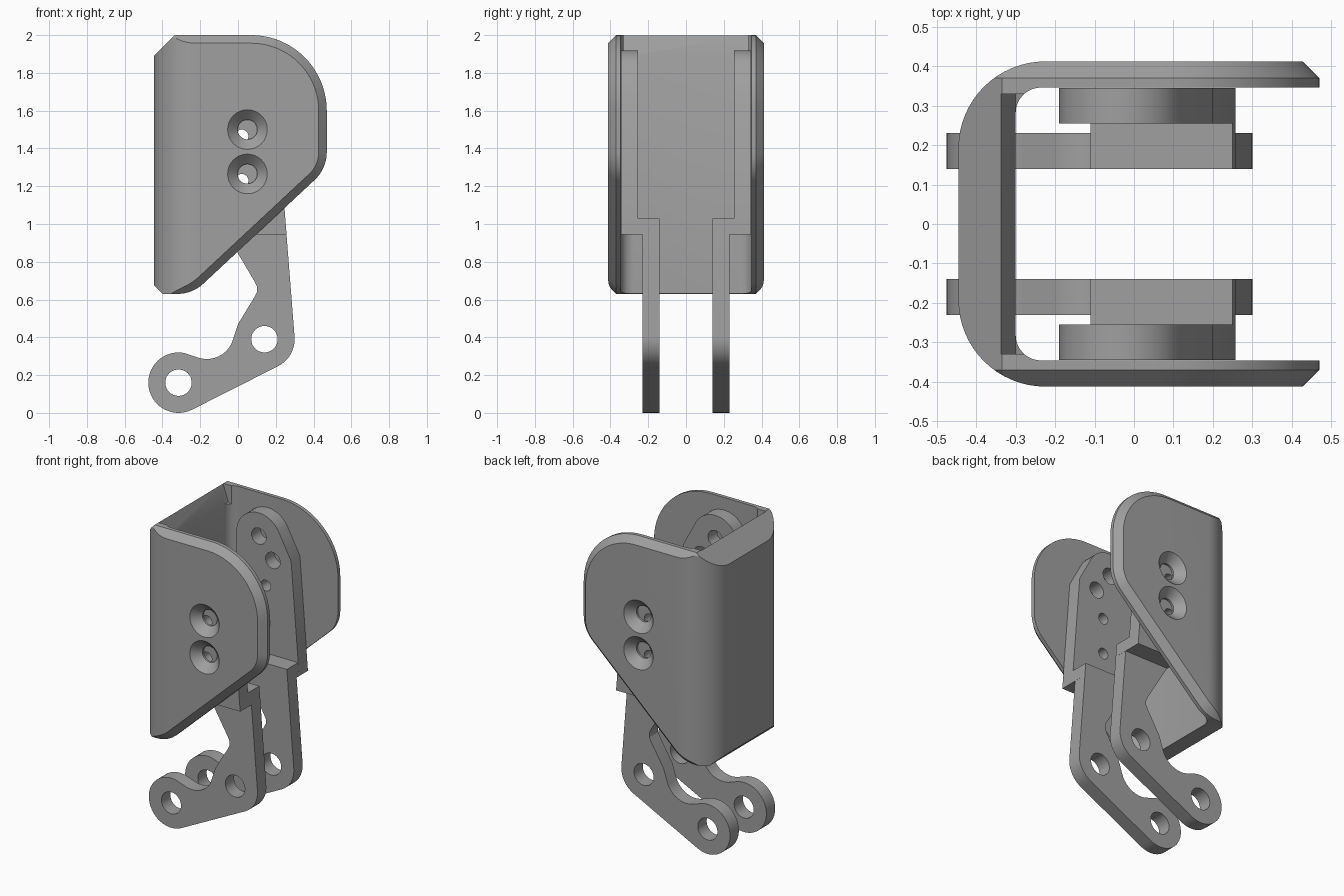
import bpy, bmesh
from math import cos, sin, radians
from mathutils import Vector

cube = bpy.data.objects.get("Cube")
if cube:
    bpy.data.objects.remove(cube, do_unlink=True)

metal = bpy.data.materials.new("plain grey metal")
metal.use_nodes = True
GREY = (0.35, 0.35, 0.35, 1)
metal.diffuse_color = GREY
metal.node_tree.nodes["Principled BSDF"].inputs["Base Color"].default_value = GREY


def arc(cx, cz, r, a0, a1, n=12):
    angles = [radians(a0 + (a1 - a0) * i / n) for i in range(n + 1)]
    return [(cx + r * cos(a), cz + r * sin(a)) for a in angles]


def inset(points, d):
    """Move a clockwise outline inward by d, with mitred corners."""
    result = []
    for i, p in enumerate(points):
        p = Vector(p)
        a = (p - Vector(points[i - 1])).normalized()
        b = (Vector(points[(i + 1) % len(points)]) - p).normalized()
        na, nb = Vector((a.y, -a.x)), Vector((b.y, -b.x))
        result.append(tuple(p + (na + nb) * d / (1 + na.dot(nb))))
    return result


def loft(name, rings):
    """Closed solid through rings of equal point count."""
    bm = bmesh.new()
    loops = [[bm.verts.new(p) for p in ring] for ring in rings]
    n = len(loops[0])
    bm.faces.new(loops[0])
    bm.faces.new(loops[-1])
    for low, high in zip(loops, loops[1:]):
        for i in range(n):
            j = (i + 1) % n
            bm.faces.new((low[i], low[j], high[j], high[i]))
    bmesh.ops.recalc_face_normals(bm, faces=bm.faces)
    mesh = bpy.data.meshes.new(name)
    bm.to_mesh(mesh)
    bm.free()
    mesh.materials.append(metal)
    ob = bpy.data.objects.new(name, mesh)
    bpy.context.collection.objects.link(ob)
    return ob


def prism(name, outline, y0, y1):
    return loft(name, [[(x, y, z) for x, z in outline] for y in (y0, y1)])


def hole(x, z, r, y0, y1):
    return prism("cutter", arc(x, z, r, 0, 348.75, 31), y0, y1)


def combine(ob, other, operation):
    other.hide_render = True
    mod = ob.modifiers.new("cut", 'BOOLEAN')
    mod.object, mod.operation, mod.solver = other, operation, 'EXACT'
    bpy.context.view_layer.objects.active = ob
    bpy.ops.object.modifier_apply(modifier=mod.name)
    bpy.data.objects.remove(other, do_unlink=True)


def smooth(ob):
    bpy.ops.object.select_all(action='DESELECT')
    ob.select_set(True)
    bpy.context.view_layer.objects.active = ob
    bpy.ops.object.shade_smooth_by_angle(angle=radians(25))


# Shell: a bent U channel, trimmed to the side outline with a chamfered rim
OUT, IN, RIM = 0.412, 0.346, 0.37
half = [(0.6, IN)] + arc(-0.235, IN - 0.065, 0.065, 90, 180, 8)
outer = arc(-0.225, OUT - 0.22, 0.22, 180, 90, 16) + [(0.6, OUT)]
plan = half + [(x, -y) for x, y in reversed(half)]
plan += [(x, -y) for x, y in reversed(outer)] + outer
shell = loft("shell", [[(x, y, z) for x, y in plan] for z in (0.5, 2.2)])

side = [(-0.6, 1.735), (-0.335, 2.0)]
side += arc(0.07, 1.6, 0.4, 90, 0, 20)
side += arc(0.27, 1.38, 0.2, 0, -47, 10)
side += arc(-0.32, 0.83, 0.2, -47, -90, 10)
side += [(-0.4, 0.63), (-0.6, 0.83)]
small = inset(side, 0.043)
trim = loft("trim", [[(x, y, z) for x, z in ring] for ring, y in
                     ((inset(side, 0.053), -OUT - 0.01), (side, -RIM),
                      (side, RIM), (inset(side, 0.053), OUT + 0.01))])
combine(shell, trim, 'INTERSECT')

# Sloped inner lip of the back wall
lip = [(-0.345, 2.02), (-0.3, 1.89), (-0.25, 1.87), (-0.25, 2.02)]
combine(shell, prism("lip", lip, -0.33, 0.33), 'DIFFERENCE')

# Countersunk screw holes in both cheeks
for s in (-1, 1):
    for z in (1.5, 1.265):
        circles = [(0.125, OUT + 0.02), (0.052, OUT - 0.053), (0.052, IN - 0.03)]
        rings = [[(x, s * y, h) for x, h in arc(0.05, z, r, 0, 348.75, 31)]
                 for r, y in circles]
        combine(shell, loft("countersink", rings), 'DIFFERENCE')
smooth(shell)

# Cranked legs: lower arm, step and upper plate
lower = arc(-0.315, 0.16, 0.16, 297, 78, 28)
lower += arc(-0.165, 0.43, 0.145, 255, 335, 8)
lower += [(0.0, 0.47), (0.085, 0.61), (0.1, 0.64), (0.1, 0.67), (0.088, 0.695)]
lower += [(-0.11, 1.03), (0.25, 1.03)]
lower += arc(0.14, 0.39, 0.16, 5, -63, 10)
step = [(-0.062, 0.945), (-0.11, 1.03), (0.25, 1.03), (0.257, 0.945)]
upper = [(-0.062, 0.945), (-0.19, 1.18)]
upper += arc(-0.03, 1.76, 0.16, 180, 28, 16)
upper += [(0.2, 1.67), (0.257, 0.945)]
pins = [(-0.315, 0.16, 0.07), (0.14, 0.39, 0.07), (-0.03, 1.77, 0.052),
        (0.07, 1.64, 0.052), (0.02, 1.465, 0.035), (0.02, 1.23, 0.035)]

for name, s in (("front_leg", -1), ("back_leg", 1)):
    leg = prism(name, lower, s * 0.14, s * 0.23)
    combine(leg, prism("step", step, s * 0.14, s * 0.345), 'UNION')
    combine(leg, prism("upper", upper, s * 0.255, s * 0.345), 'UNION')
    for x, z, r in pins:
        combine(leg, hole(x, z, r, s * 0.1, s * 0.4), 'DIFFERENCE')
    smooth(leg)
